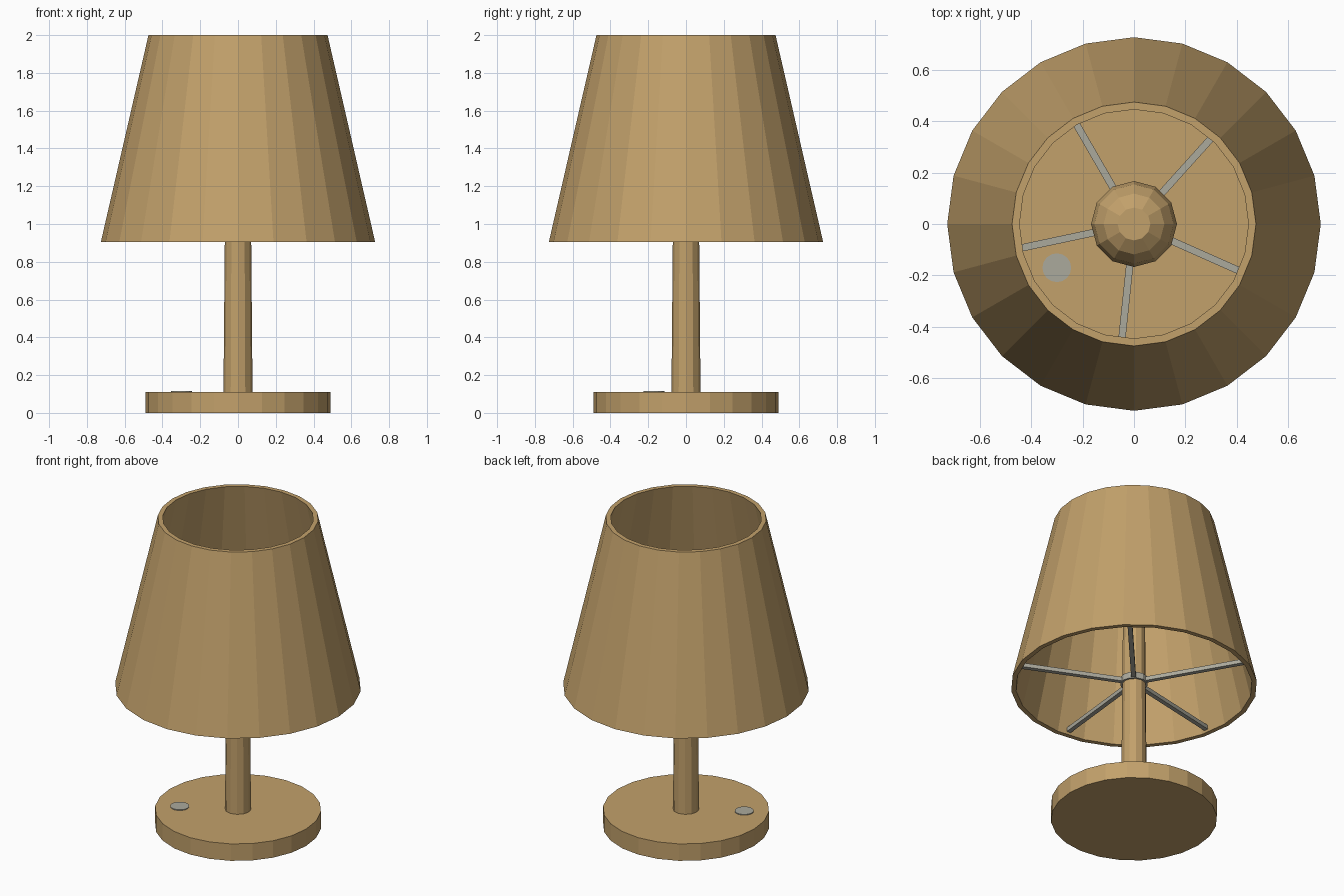
import bpy, bmesh, math
from mathutils import Matrix

if "Cube" in bpy.data.objects:
    bpy.data.objects.remove(bpy.data.objects["Cube"])


def make_material(name, color):
    m = bpy.data.materials.new(name)
    m.diffuse_color = (*color, 1.0)
    m.use_nodes = True
    m.node_tree.nodes["Principled BSDF"].inputs["Base Color"].default_value = m.diffuse_color
    return m


TAN = make_material("warm tan", (0.54, 0.355, 0.147))
GREY = make_material("warm grey metal", (0.41, 0.40, 0.335))


def finish(name, bm, mat):
    bmesh.ops.recalc_face_normals(bm, faces=bm.faces)
    me = bpy.data.meshes.new(name)
    bm.to_mesh(me)
    bm.free()
    me.materials.append(mat)
    ob = bpy.data.objects.new(name, me)
    bpy.context.collection.objects.link(ob)
    return ob


def lathe(name, profile, sides, mat, closed=False, at=(0, 0)):
    """Revolve (radius, z) points; cap the ends, or join them when closed."""
    bm = bmesh.new()
    rings = []
    for r, z in profile:
        angles = [2 * math.pi * i / sides for i in range(sides)]
        rings.append([bm.verts.new((at[0] + r * math.cos(a), at[1] + r * math.sin(a), z))
                      for a in angles])
    pairs = list(zip(rings, rings[1:]))
    if closed:
        pairs.append((rings[-1], rings[0]))
    else:
        bm.faces.new(rings[0])
        bm.faces.new(rings[-1])
    for a, b in pairs:
        for i in range(sides):
            j = (i + 1) % sides
            bm.faces.new((a[i], a[j], b[j], b[i]))
    return finish(name, bm, mat)


# Base, stem and open conical shade
lathe("base", [(0.49, 0), (0.49, 0.11)], 24, TAN)
lathe("stem", [(0.077, 0.11), (0.066, 1.36)], 12, TAN)
lathe("shade", [(0.726, 0.905), (0.474, 2.0), (0.445, 2.0), (0.697, 0.905)], 24, TAN, closed=True)

# Light bulb: rounded with a small flat top
R, ZC = 0.167, 1.50
bulb = [(0.066, ZC - 0.155)]
bulb += [(R * math.cos(math.radians(d)), ZC + R * math.sin(math.radians(d)))
         for d in (-45, -22.5, 0, 22.5, 45, 67.5)]
lathe("bulb", bulb, 12, TAN)

# Switch button on the base
lathe("switch_button", [(0.056, 0.108), (0.056, 0.115)], 16, GREY, at=(-0.30, -0.17))

# Collar and five spokes holding the shade
lathe("collar", [(0.082, 0.915), (0.082, 0.955)], 12, GREY)
for k in range(5):
    bm = bmesh.new()
    bmesh.ops.create_cube(bm, size=1)
    bmesh.ops.transform(bm, verts=bm.verts,
                        matrix=Matrix.Rotation(math.radians(48 + 72 * k), 4, 'Z')
                        @ Matrix.Translation((0.385, 0, 0.933))
                        @ Matrix.Diagonal((0.63, 0.028, 0.026, 1)))
    finish(f"spoke_{k + 1}", bm, GREY)
